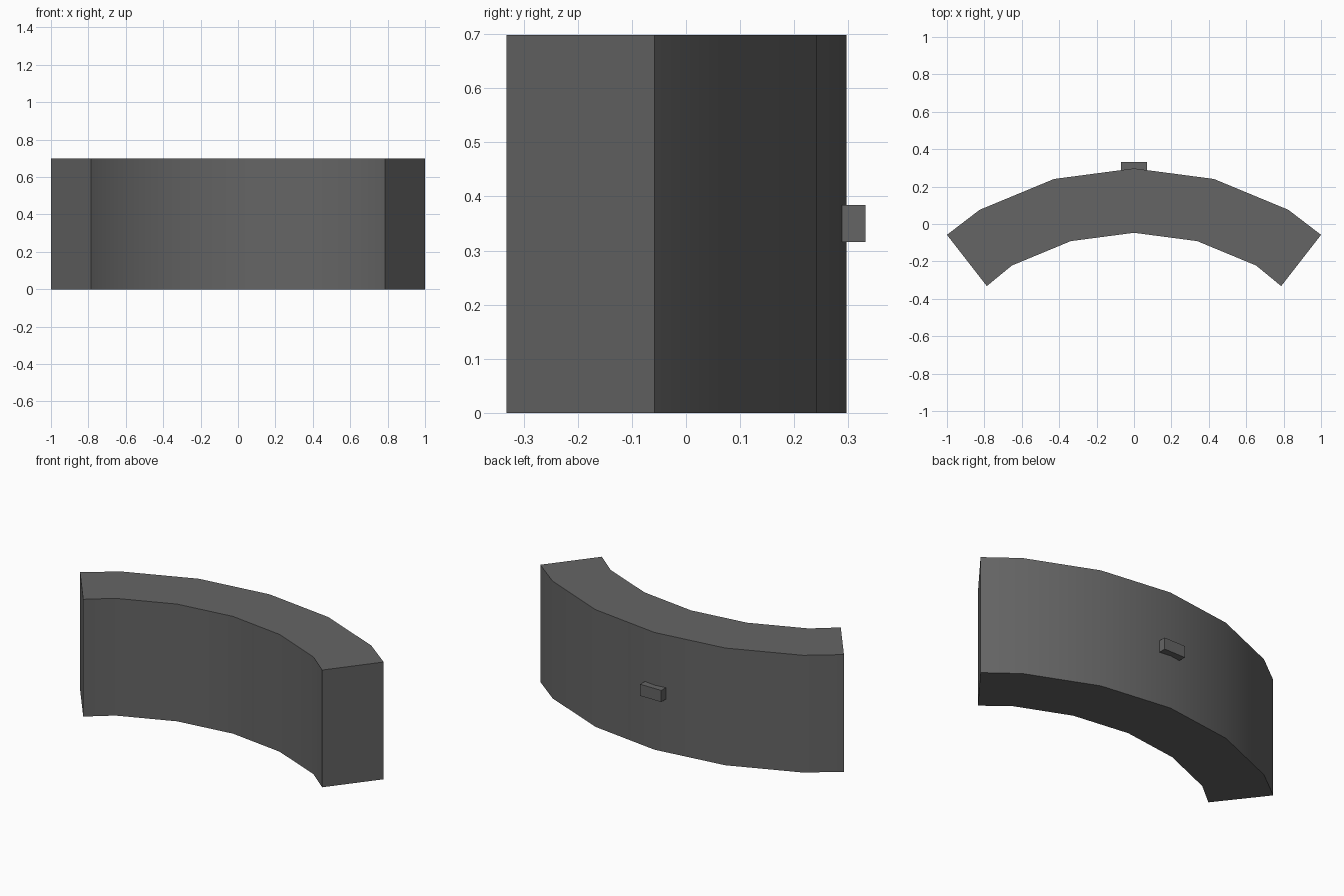
import bpy, bmesh, math

if "Cube" in bpy.data.objects:
    bpy.data.objects.remove(bpy.data.objects["Cube"])

grey = bpy.data.materials.new("dark grey")
grey.diffuse_color = (0.13, 0.13, 0.13, 1)
grey.use_nodes = True
grey.node_tree.nodes["Principled BSDF"].inputs["Base Color"].default_value = grey.diffuse_color

CENTRE_Y = -1.353      # centre of the arc
HEIGHT = 0.698


def arc(radius, end):
    """Faceted arc from left to right, cut short at the given end point."""
    right = [(radius * math.sin(math.radians(a)),
              CENTRE_Y + radius * math.cos(math.radians(a))) for a in (0, 15, 30)] + [end]
    return [(-x, y) for x, y in reversed(right[1:])] + right


def finish(name, bm):
    bmesh.ops.recalc_face_normals(bm, faces=bm.faces)
    mesh = bpy.data.meshes.new(name)
    bm.to_mesh(mesh)
    bm.free()
    mesh.materials.append(grey)
    obj = bpy.data.objects.new(name, mesh)
    bpy.context.collection.objects.link(obj)
    return obj


# curved block: strips of quads between outer and inner arc, extruded upwards
outer = arc(1.65, (1.0, -0.058))
inner = arc(1.306, (0.787, -0.332))
bm = bmesh.new()
vo = [bm.verts.new((x, y, 0)) for x, y in outer]
vi = [bm.verts.new((x, y, 0)) for x, y in inner]
base = [bm.faces.new((vo[i], vi[i], vi[i + 1], vo[i + 1])) for i in range(len(vo) - 1)]
top = bmesh.ops.extrude_face_region(bm, geom=base, use_keep_orig=True)["geom"]
bmesh.ops.translate(bm, vec=(0, 0, HEIGHT),
                    verts=[v for v in top if isinstance(v, bmesh.types.BMVert)])
block = finish("curved_block", bm)
bpy.context.view_layer.objects.active = block
block.select_set(True)
bpy.ops.object.shade_smooth_by_angle(angle=math.radians(30))

# small peg on the back
bm = bmesh.new()
bmesh.ops.create_cube(bm, size=1)
bmesh.ops.scale(bm, vec=(0.138, 0.046, 0.069), verts=bm.verts)
bmesh.ops.translate(bm, vec=(0, 0.309, 0.35), verts=bm.verts)
finish("back_peg", bm)
